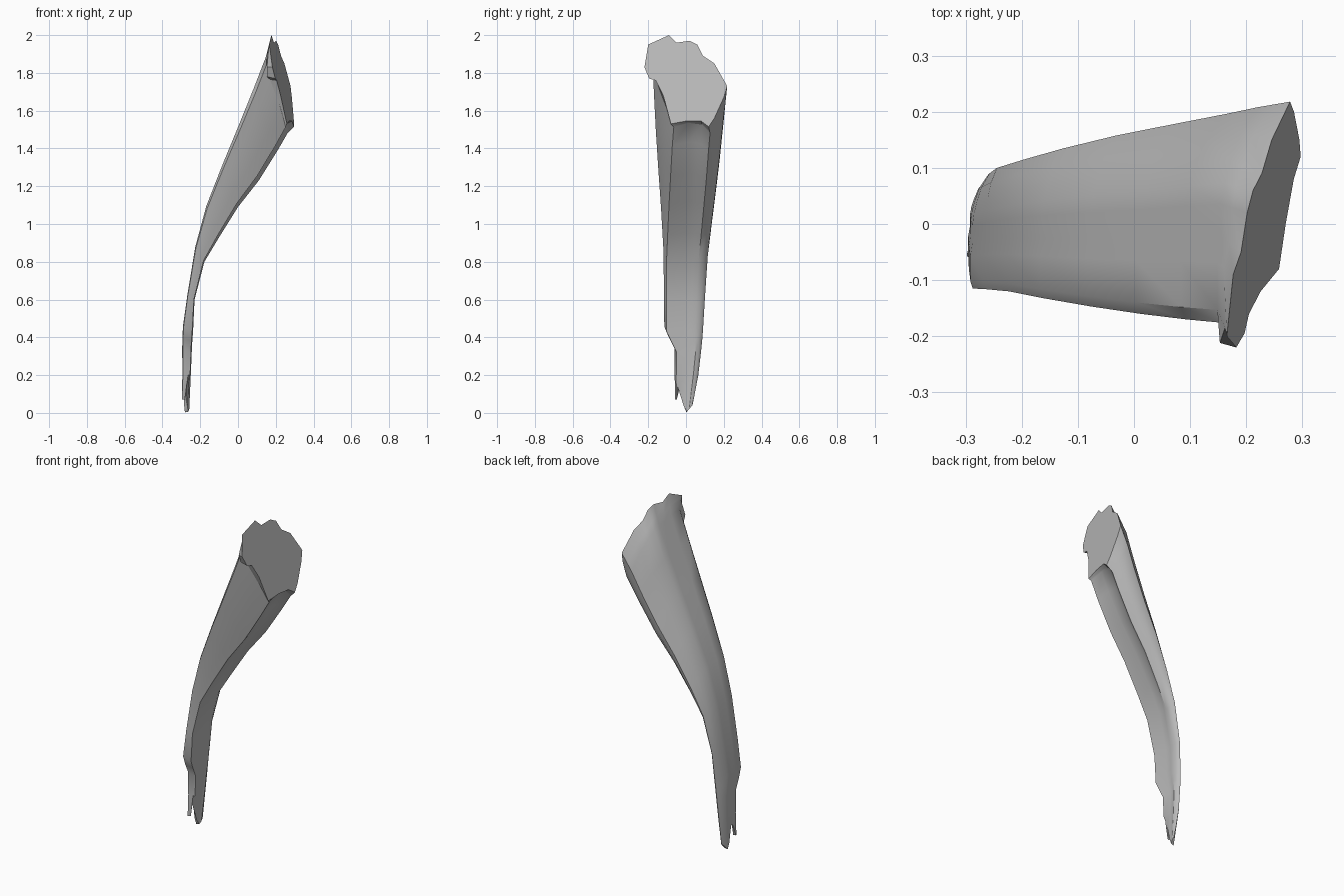
import bpy, bmesh, math
from mathutils import Vector

cube = bpy.data.objects.get("Cube")
if cube:
    bpy.data.objects.remove(cube)

# Single stone grey
grey = bpy.data.materials.new("plain grey")
grey.use_nodes = True
colour = (0.5, 0.5, 0.5, 1)
grey.diffuse_color = colour
grey.node_tree.nodes["Principled BSDF"].inputs["Base Color"].default_value = colour

# Outline of the broad cut end (y, z)
end = [(.218, 1.73), (.15, 1.85), (.09, 1.89), (.06, 1.95), (.02, 1.97), (-.05, 1.96),
       (-.09, 2.0), (-.2, 1.95), (-.22, 1.83), (-.195, 1.77), (-.16, 1.76), (-.12, 1.68),
       (-.08, 1.53), (0, 1.545), (.08, 1.545), (.12, 1.515), (.15, 1.56), (.2, 1.67)]

# Matching cross-section of the body: share of width, share of depth
body = [(1, .64), (.88, .38), (.75, .23), (.65, .14), (.55, .09), (.4, .09),
        (.28, .03), (.06, .03), (0, .1), (.05, .27), (.11, .46), (.19, .68),
        (.29, .92), (.5, .87), (.68, .89), (.79, 1), (.9, .9), (.98, .76)]

# Stations along the shard: upper edge x, z; lower edge x, z; front y, back y;
# how far the front side is undercut
stations = [(-.296, .2, -.25, .2, -.06, .065, .3),
            (-.297, .34, -.245, .32, -.06, .08, .25),
            (-.296, .4, -.242, .38, -.09, .086, .2),
            (-.293, .46, -.238, .43, -.115, .09, .2),
            (-.27, .62, -.23, .6, -.116, .1, .2),
            (-.228, .88, -.178, .8, -.12, .115, .25),
            (-.17, 1.1, -.1, .93, -.132, .135, .45),
            (-.085, 1.32, 0, 1.09, -.147, .158, .65),
            (0, 1.53, .11, 1.23, -.16, .178, .8),
            (.08, 1.73, .21, 1.39, -.17, .196, .92),
            (.145, 1.9, .262, 1.48, -.176, .208, 1)]


def section(tx, tz, bx, bz, y0, y1, undercut):
    """Fit the body cross-section into one station."""
    ring = []
    for i, (u, w) in enumerate(body):
        if 8 < i < 13:
            u *= undercut
        ring.append(Vector((tx + (bx - tx) * w, y0 + (y1 - y0) * u, tz + (bz - tz) * w)))
    return ring


# Splintered tip: two spikes with a notch between them
tip = section(-.285, 0, -.262, 0, -.058, .035, .5)
for p in tip:
    p.z = .07 if p.y < -.045 else .14 if p.y < -.012 else .035 if p.y < 0 else p.y * 1.2
    p.x += p.y * .25

# Broad end, and a flared collar just behind it on the front side
broad = [Vector((.533 + .18 * y - .17 * z, y, z)) for y, z in end]
last = section(*stations[-1])
collar = [a.lerp(b, .4) for a, b in zip(last, broad)]
collar[7] = Vector((.162, -.185, 1.925))
collar[8] = Vector((.153, -.212, 1.83))
collar[9] = Vector((.153, -.192, 1.78))
collar[10] = Vector((.17, -.16, 1.765))
rings = [tip] + [section(*s) for s in stations] + [collar, broad]

# Skin the sections and close both ends
bm = bmesh.new()
loops = [[bm.verts.new(p) for p in ring] for ring in rings]
n = len(end)
for a, b in zip(loops, loops[1:]):
    for i in range(n):
        j = (i + 1) % n
        bm.faces.new((a[i], a[j], b[j], b[i]))
caps = [bm.faces.new(loops[0]), bm.faces.new(loops[-1])]
bmesh.ops.triangulate(bm, faces=caps)
bmesh.ops.recalc_face_normals(bm, faces=bm.faces)
mesh = bpy.data.meshes.new("shard")
bm.to_mesh(mesh)
bm.free()
mesh.materials.append(grey)
shard = bpy.data.objects.new("shard", mesh)
bpy.context.collection.objects.link(shard)

# Soft body with crisp cut edges
bpy.context.view_layer.objects.active = shard
shard.select_set(True)
bpy.ops.object.shade_smooth_by_angle(angle=math.radians(35))
